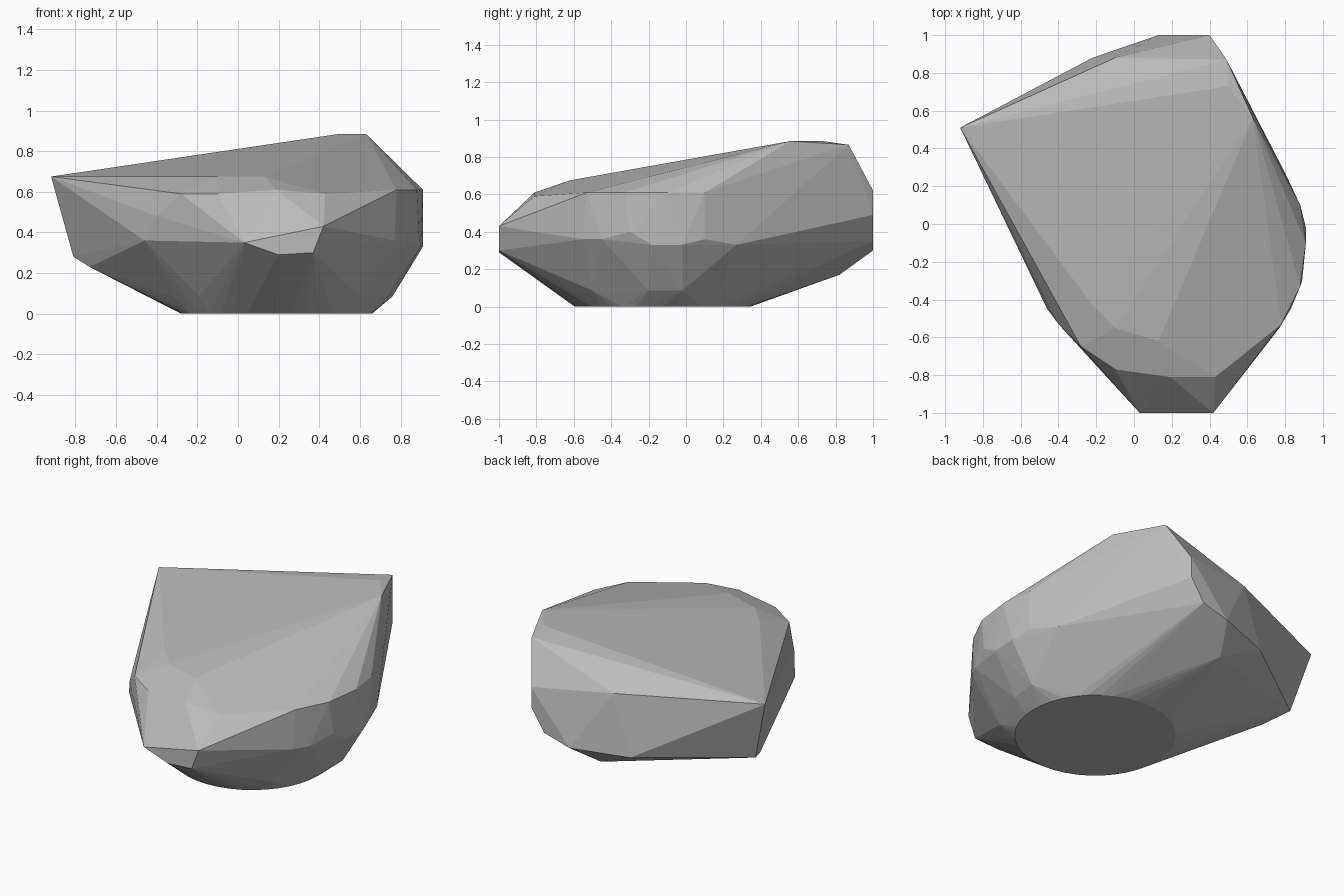
import bpy
import bmesh
from math import cos, sin, tau, radians

# Remove the default object
default_cube = bpy.data.objects.get("Cube")
if default_cube:
    bpy.data.objects.remove(default_cube, do_unlink=True)


def make_material(name, colour):
    material = bpy.data.materials.new(name)
    material.use_nodes = True
    material.diffuse_color = colour
    shader = next(n for n in material.node_tree.nodes if n.type == "BSDF_PRINCIPLED")
    shader.inputs["Base Color"].default_value = colour
    return material


def circle(centre_x, centre_y, radius, sides):
    """Points of the flat round foot, on the ground."""
    angles = [tau * i / sides for i in range(sides)]
    return [(centre_x + radius * cos(a), centre_y + radius * sin(a), 0) for a in angles]


def level(height, *spots):
    """Corners that share one height."""
    return [(x, y, height) for x, y in spots]


def build_hull(name, points, material):
    """Wrap the corners in a faceted convex shell with flat faces."""
    bm = bmesh.new()
    for point in points:
        bm.verts.new(point)
    hull = bmesh.ops.convex_hull(bm, input=bm.verts[:], use_existing_faces=False)
    loose = {v for v in hull["geom_interior"] + hull["geom_unused"]
             if isinstance(v, bmesh.types.BMVert)}
    bmesh.ops.delete(bm, geom=list(loose), context="VERTS")
    # Join triangles that lie in one plane
    bmesh.ops.dissolve_limit(bm, angle_limit=radians(1), verts=bm.verts[:], edges=bm.edges[:])
    bmesh.ops.recalc_face_normals(bm, faces=bm.faces[:])
    mesh = bpy.data.meshes.new(name)
    bm.to_mesh(mesh)
    bm.free()
    mesh.materials.append(material)
    obj = bpy.data.objects.new(name, mesh)
    bpy.context.collection.objects.link(obj)
    return obj


# Round foot and the narrow bevel just above it
foot = circle(.19, -.125, .47, 40)
lower_bevel = level(.085, (.76, -.02), (.74, -.2), (.65, .13), (.6, -.5),
                    (-.32, -.3), (-.19, -.5))

# Belly on the left and right sides
belly = level(.33, (.91, -.02), (.9, -.18), (.8, .27))
belly += level(.36, (.88, .1), (.83, -.45), (.77, -.55), (-.46, -.45))
belly += [(.89, -.3, .4), (-.4, -.53, .48)]

# Blunt nose at the front
nose = [(.03, -1, .35), (.42, -1, .43), (.37, -1, .3), (.2, -1, .29)]

# Flat end at the back, with its undercut
back_end = [(.13, 1, .3), (.31, 1, .35), (.4, 1, .49), (.4, 1, .62),
            (-.22, .88, .285), (-.1, .88, .667), (.03, .82, .17)]

# Pointed corner on one side
point_corner = [(-.92, .51, .675), (-.81, .45, .28), (-.73, .29, .23)]

# Shoulder around the front and side
shoulder = level(.61, (.88, .1), (.91, -.1), (.88, -.33), (.78, -.53), (.19, -.81))
shoulder += level(.59, (.43, -.81), (-.1, -.77), (-.28, -.65))

# Sloping top and its peak
crown = level(.675, (.13, -.62), (-.1, -.55), (-.22, -.43))
crown += [(.63, .56, .885), (.5, .73, .885), (.49, .87, .865)]

stone_grey = make_material("stone grey", (.5, .5, .5, 1))
build_hull("boulder", foot + lower_bevel + belly + nose + back_end
           + point_corner + shoulder + crown, stone_grey)
